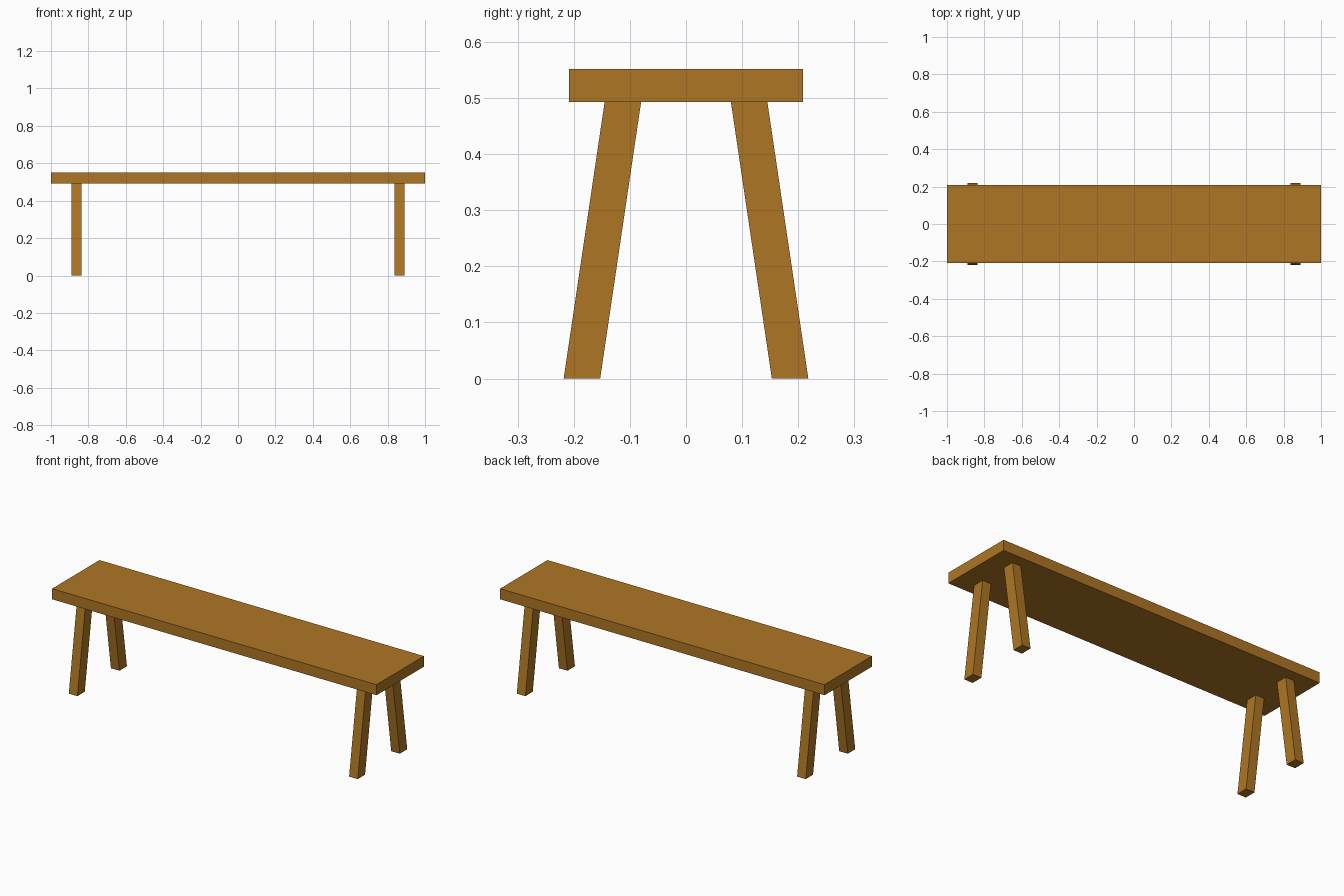
import bpy
import bmesh

cube = bpy.data.objects.get("Cube")
if cube:
    bpy.data.objects.remove(cube, do_unlink=True)

# Single wood colour
wood = bpy.data.materials.new("warm_brown_wood")
wood.use_nodes = True
colour = (0.42, 0.18, 0.017, 1.0)
wood.diffuse_color = colour
wood.node_tree.nodes["Principled BSDF"].inputs["Base Color"].default_value = colour

SEAT_BOTTOM, SEAT_TOP = 0.493, 0.552


def slab(name, size, centre, z0, z1, splay=0.0):
    """Box from z0 to z1 whose bottom end is shifted by splay along y."""
    bm = bmesh.new()
    bmesh.ops.create_cube(bm, size=1)
    for v in bm.verts:
        low = v.co.z < 0
        v.co.x = v.co.x * size[0] + centre[0]
        v.co.y = v.co.y * size[1] + centre[1] + (splay if low else 0)
        v.co.z = z0 if low else z1
    mesh = bpy.data.meshes.new(name)
    bm.to_mesh(mesh)
    bm.free()
    mesh.materials.append(wood)
    obj = bpy.data.objects.new(name, mesh)
    bpy.context.collection.objects.link(obj)
    return obj


# Plank seat
slab("seat", (2.0, 0.417), (0, 0), SEAT_BOTTOM, SEAT_TOP)

# Four legs splayed outward to front and back
for side, sx in (("left", 1), ("right", -1)):
    for end, sy in (("front", -1), ("back", 1)):
        slab(f"{end}_{side}_leg", (0.053, 0.065), (sx * 0.864, sy * 0.1125),
             0, SEAT_BOTTOM, splay=sy * 0.073)
